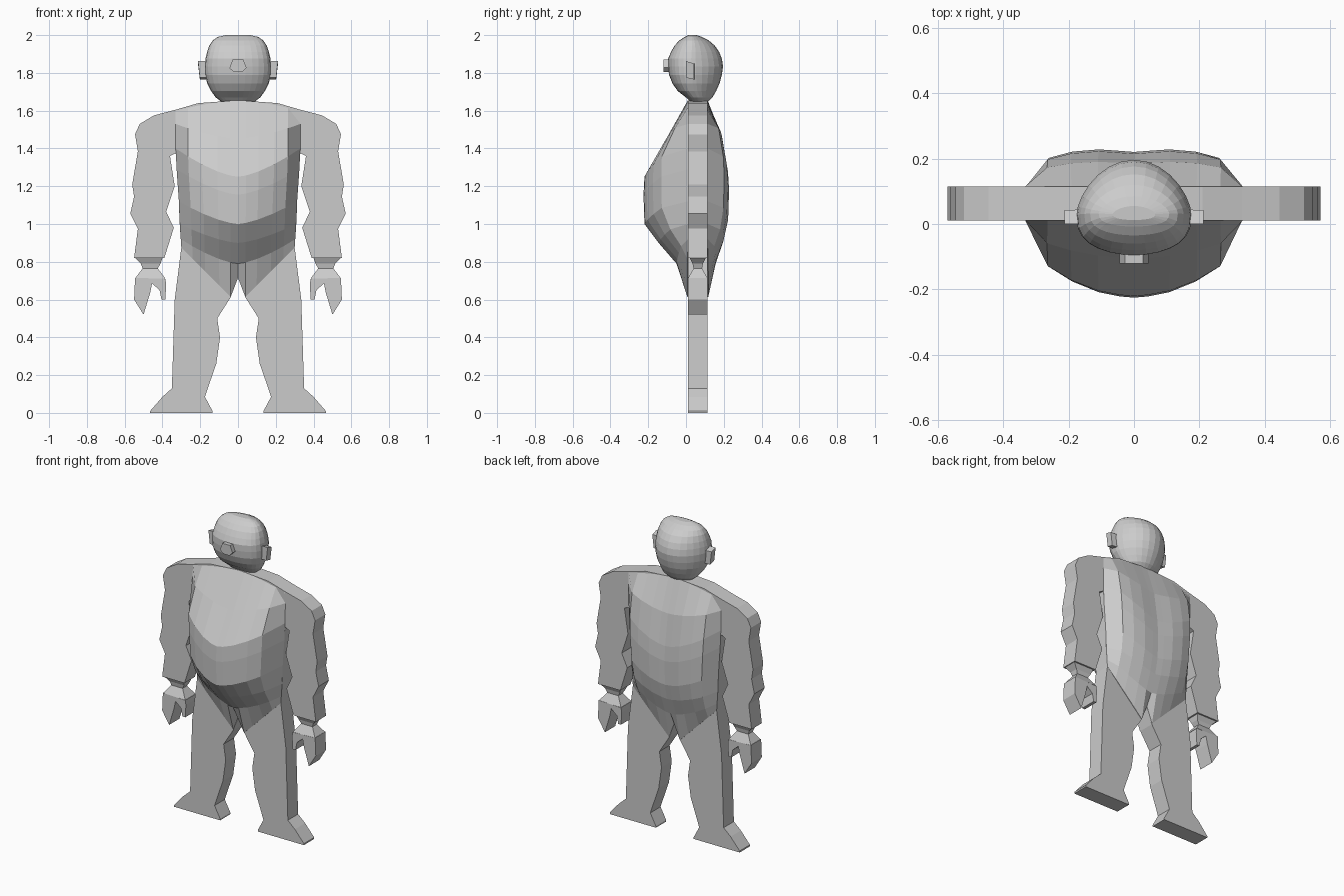
import bpy, bmesh, math

if "Cube" in bpy.data.objects:
    bpy.data.objects.remove(bpy.data.objects["Cube"])

grey = bpy.data.materials.new("plain grey")
grey.diffuse_color = (0.6, 0.6, 0.6, 1)
grey.use_nodes = True
grey.node_tree.nodes["Principled BSDF"].inputs["Base Color"].default_value = grey.diffuse_color
Y0, Y1 = 0.01, 0.115          # front and back of the flat body


def finish(name, bm):
    bmesh.ops.remove_doubles(bm, verts=bm.verts, dist=1e-5)
    bmesh.ops.recalc_face_normals(bm, faces=bm.faces)
    me = bpy.data.meshes.new(name)
    bm.to_mesh(me)
    bm.free()
    me.materials.append(grey)
    ob = bpy.data.objects.new(name, me)
    bpy.context.collection.objects.link(ob)
    return ob


def slab(name, pts, y0=Y0, y1=Y1):
    """Extrude an x-z outline along y."""
    bm = bmesh.new()
    f = bm.faces.new([bm.verts.new((x, y0, z)) for x, z in pts])
    new = bmesh.ops.extrude_face_region(bm, geom=[f])["geom"]
    vs = [v for v in new if isinstance(v, bmesh.types.BMVert)]
    bmesh.ops.translate(bm, verts=vs, vec=(0, y1 - y0, 0))
    return finish(name, bm)


def loft(name, rings, strip_caps=False):
    """Skin a stack of closed rings."""
    bm = bmesh.new()
    vr = [[bm.verts.new(p) for p in r] for r in rings]
    n = len(vr[0])
    for a, b in zip(vr, vr[1:]):
        for i in range(n):
            j = (i + 1) % n
            bm.faces.new((a[i], a[j], b[j], b[i]))
    for r in (vr[0], vr[-1]):
        if strip_caps:
            for i in range(n // 2 - 1):
                bm.faces.new((r[i], r[i + 1], r[n - 2 - i], r[n - 1 - i]))
        else:
            bm.faces.new(r)
    return finish(name, bm)


# flat body: shoulders, arms, trunk and legs in one silhouette
half = [(0, 1.655), (.21, 1.64), (.33, 1.605), (.445, 1.575), (.52, 1.53), (.545, 1.475),
        (.53, 1.385), (.56, 1.21), (.55, 1.145), (.57, 1.055), (.53, .975), (.55, .82),
        (.39, .82), (.34, .98), (.38, 1.065), (.335, 1.2), (.36, 1.36), (.33, 1.375),
        (.315, 1.2), (.31, 1.02), (.30, .875), (.335, .6), (.35, .13), (.40, .085),
        (.465, .01), (.465, 0), (.135, 0), (.135, .01), (.175, .085), (.16, .13),
        (.115, .26), (.095, .40), (.11, .50), (.04, .61), (0, .715)]
slab("body_silhouette", half + [(-x, z) for x, z in half[-2:0:-1]])

# hands and tapered wrists
hand = [(.385, .71), (.545, .715), (.55, .60), (.50, .52), (.465, .635),
        (.455, .685), (.415, .65), (.405, .60), (.385, .60), (.38, .68)]
wrist = [(.82, .40, .545, .02, .105), (.79, .41, .515, .035, .09),
         (.765, .425, .505, .04, .085), (.712, .385, .545, Y0, Y1)]
for s, side in ((1, "left"), (-1, "right")):
    slab(side + "_hand", [(s * x, z) for x, z in hand])
    loft(side + "_wrist", [[(s * a, c, z), (s * b, c, z), (s * b, d, z), (s * a, d, z)]
                           for z, a, b, c, d in wrist])

# rounded trunk: belly in front, back behind
U = [0, .13, .33, .58, .8, 1]
FRONT = [1, .985, .93, .79, .6, 0]
BACK = [.93, .96, 1, .94, .77, 0]
# centre z, side z, half width, front depth, back depth
rows = [(1.655, 1.60, .33, 0, 0), (1.45, 1.53, .332, .115, .075),
        (1.25, 1.40, .33, .23, .107), (1.155, 1.29, .325, .235, .113),
        (1.0, 1.12, .313, .23, .108), (.90, 1.0, .308, .155, .085),
        (.79, .92, .303, .06, .045)]


def trunk_ring(zc, zs, hw, df, db, last=False):
    def side(base, depth, prof):
        right = []
        for u, p in zip(U, prof):
            z = zc + (zs - zc) * u ** 1.5
            if last:
                z = .715 if u == 0 else .575 + .3 * u
            right.append((hw * u, base + depth * p, z))
        return [(-x, y, z) for x, y, z in right[:0:-1]] + right
    return side(Y0, -df, FRONT) + side(Y1, db, BACK)[::-1]


rings = [trunk_ring(*r) for r in rows]
rings.append(trunk_ring(0, 0, .30, .003, .003, True))
loft("trunk", rings, strip_caps=True)

# head: z, half width, front y, back y
levels = [(1.645, .085, .025, .115), (1.67, .118, .0, .14), (1.705, .143, -.045, .16),
          (1.745, .163, -.072, .178), (1.79, .174, -.09, .19), (1.835, .176, -.095, .196),
          (1.875, .172, -.095, .19), (1.91, .164, -.08, .176), (1.945, .152, -.06, .152),
          (1.972, .134, -.035, .12), (1.99, .108, -.008, .085), (2.0, .065, .012, .055)]
N = 28


def head_ring(z, hw, yf, yb):
    c = yf + (yb - yf) * .43
    pts = []
    for i in range(N):
        a = 2 * math.pi * i / N
        s = math.sin(a)
        y = c + (yb - c) * s ** 1.3 if s > 0 else c - (c - yf) * abs(s) ** .72
        pts.append((hw * math.cos(a), y, z))
    return pts


loft("head", [head_ring(*l) for l in levels])

# ears
for s, side in ((1, "left"), (-1, "right")):
    loft(side + "_ear", [[(s * .15, .0, z0), (s * x, .0, z0), (s * x, .042, z1), (s * .15, .045, z1)]
                         for z0, z1, x in ((1.775, 1.765, .202), (1.862, 1.85, .212))])

# nose
slab("nose", [(-.045, 1.825), (-.028, 1.872), (.028, 1.872), (.045, 1.828),
              (.022, 1.805), (-.022, 1.805)], -.12, -.06)
